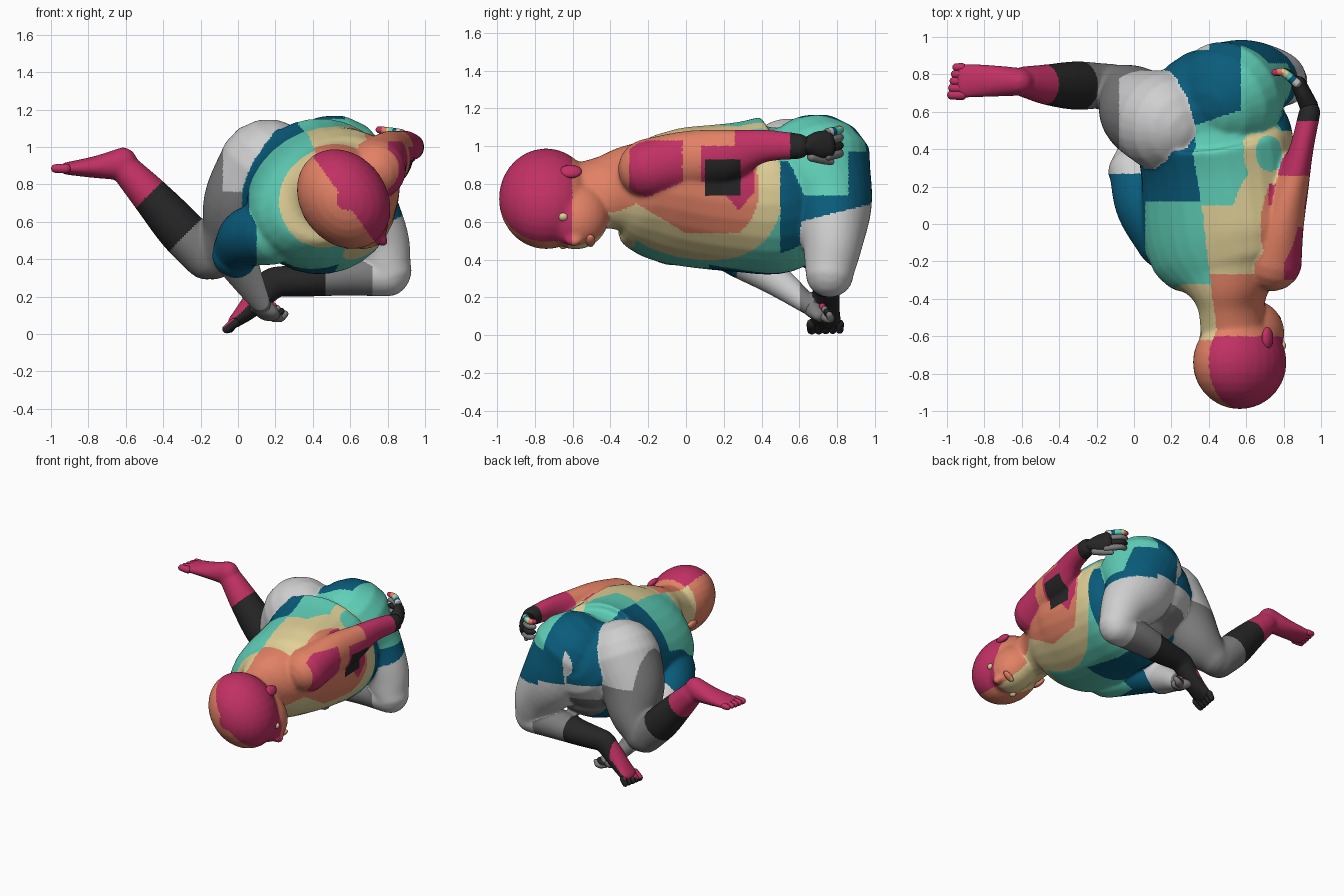
import bpy, bmesh, math
from mathutils import Vector, Matrix
from mathutils.bvhtree import BVHTree

if "Cube" in bpy.data.objects:
    bpy.data.objects.remove(bpy.data.objects["Cube"])

# Flat colours
COLOURS = [("crimson", .53, .03, .125), ("coral", .76, .22, .13), ("tan", .75, .63, .31),
           ("turquoise", .115, .63, .48), ("deep_blue", .003, .107, .2),
           ("light_grey", .62, .62, .62), ("mid_grey", .2, .2, .2), ("charcoal", .019, .019, .019)]
MATS = []
for n, r, g, b in COLOURS:
    m = bpy.data.materials.new(n)
    m.diffuse_color = (r, g, b, 1)
    m.use_nodes = True
    m.node_tree.nodes["Principled BSDF"].inputs["Base Color"].default_value = m.diffuse_color
    MATS.append(m)
CR, CO, TA, TU, BL, LG, MG, CH = range(8)

# Head directions: sideways and towards the face
LAT = Vector((.81, 0, .585))
FACE = Vector((.585, 0, -.81))
HEAD = Vector((.565, -.74, .722))


# --- colour rules, one per body part (p is a face centre) ---
def head_rule(p):
    q = p - HEAD
    if q.dot(LAT) > 0:
        return CR if p.y < -.6 else CO
    if p.y < -.9 and math.hypot(q.x - .02, q.z) < .06:
        return CR
    return CO if p.y < -.62 else TA


def torso_rule(p):
    s = (p.x - .5 + .1 * max(0, p.y)) * .9 + (p.z - .75) * (.35 if p.z > .75 else .12)
    if p.y > .68 and p.z < .75:                      # crotch
        return MG if p.z < .62 else LG
    if s < 0:
        if (p - Vector((.5, -.42, .72))).length < .29:
            return TA
        return TU if p.y < .12 and p.x > .06 else BL
    if p.y < -.27:
        return CO if p.z - .55 * (p.x - .5) > .55 else TA
    ring = (p - Vector((.74, .38, 1.05))).length
    if ring < .17:
        return TU if ring < .1 else TA
    if p.x > .72:                                    # side under the arm
        if .1 < p.y < .29 and .74 < p.z < .93:
            return CH
        if .1 < p.y < .36 and p.z > .66 + 1.2 * abs(p.y - .28):
            return CR
        if p.z < .92 and .5 < p.y < .63:
            return BL
    if p.x < .57 and p.y > .42 + .33 * p.x and p.z > .6:
        return BL
    d = (p - Vector((.9, .02, .78))).length
    if p.z > .95 and p.y < .1 and p.x < .68:         # upper back
        return TA
    if d < .37:
        return CO if p.z > .54 - .6 * min(0, p.y) else TA
    return TA if d < .5 else TU if d < 1 else BL


def thigh_b_rule(p):
    if p.z < .6 + .25 * (p.y - .6) or p.x < .6 and p.z < .74:
        return LG if p.x > .55 or p.y > .7 else MG
    if p.y > .93 and p.x < .4:
        return LG
    if p.y > .86 and p.z < .97 or p.z < .74 or p.x < .57 and p.y > .42 + .33 * p.x:
        return BL
    return TU


def thigh_a_rule(p):
    return LG if p.x > -.08 and p.z > .76 else MG


def shin_a_rule(p):
    k = p.z - p.x
    return MG if k < .81 else CH if k < 1.22 else CR


def arm_b_rule(p):
    if .1 < p.y < .29 and .74 < p.z < .93:
        return CH
    if p.y < -.02:
        return CR if p.x > .8 and p.y > -.3 and p.z < 1.03 else CO
    if p.y < .26:
        return CR if p.z < 1.0 and p.y > .08 else CO
    return CR if p.y < .55 else CH


def arm_a_rule(p):
    if p.y > .6:
        return MG
    if p.y < .27 and p.x < .3:
        return TU if p.x > .1 and p.y < .1 else BL
    return LG


def shin_b_rule(p):
    return LG if p.x > .72 else MG if p.x > .47 else CH


def foot_b_rule(p):                                  # crimson sole, charcoal instep
    return CR if -.66 * (p.x - .05) + .75 * (p.z - .14) > .005 and p.x < .1 else CH


def plain(i):
    return lambda p: i


# --- geometry helpers: everything to be fused lands in this list ---
parts = []


def new_object(name, bm):
    bmesh.ops.recalc_face_normals(bm, faces=bm.faces)
    me = bpy.data.meshes.new(name)
    bm.to_mesh(me)
    bm.free()
    ob = bpy.data.objects.new(name, me)
    bpy.context.collection.objects.link(ob)
    return ob


def paint(me, rule_of):
    for m in MATS:
        me.materials.append(m)
    for f in me.polygons:
        f.use_smooth = True
        c = f.center.copy()
        f.material_index = rule_of(c)(c)


def finish(ob, rule, fuse):
    if fuse:
        parts.append((ob, rule))
    else:
        paint(ob.data, lambda c: rule)


def loft(name, st, hint, rule, fuse=True, sides=28, k=5):
    """Tube of oval rings (x, y, z, half width along hint, half depth), round ends."""
    st = [Vector(s) for s in st]
    q = [2 * st[0] - st[1]] + st + [2 * st[-1] - st[-2]]
    rings = []
    for i in range(1, len(q) - 2):
        a, b, c, d = q[i - 1:i + 3]
        for t in (j / k for j in range(k)):
            rings.append(.5 * (2 * b + (c - a) * t + (2 * a - 5 * b + 4 * c - d) * t * t
                               + (3 * b - a - 3 * c + d) * t ** 3))
    rings.append(st[-1])

    def cap(end, inner):
        d = (end.xyz - inner.xyz).normalized() * min(end[3], end[4])
        return [Vector((*(end.xyz + d * math.sin(a)), end[3] * math.cos(a), end[4] * math.cos(a)))
                for a in map(math.radians, (22, 45, 66, 84))]
    rings = cap(rings[0], rings[1])[::-1] + rings + cap(rings[-1], rings[-2])
    bm = bmesh.new()
    loops = []
    for i, r in enumerate(rings):
        t = (rings[min(i + 1, len(rings) - 1)].xyz - rings[max(i - 1, 0)].xyz).normalized()
        u = Vector(hint)
        u = (u - t * u.dot(t)).normalized()
        v = t.cross(u)
        loops.append([bm.verts.new(r.xyz + u * r[3] * math.cos(w) + v * r[4] * math.sin(w))
                      for w in (2 * math.pi * n / sides for n in range(sides))])
    for a, b in zip(loops, loops[1:]):
        for n in range(sides):
            m = (n + 1) % sides
            bm.faces.new((a[n], a[m], b[m], b[n]))
    bm.faces.new(loops[0])
    bm.faces.new(loops[-1])
    finish(new_object(name, bm), rule, fuse)


def ball(name, c, r, rule, fuse=True, seg=28):
    """Ellipsoid with radii along the head's sideways, face and length directions."""
    rot = Matrix((LAT, FACE, (0, 1, 0))).transposed().to_4x4()
    bm = bmesh.new()
    bmesh.ops.create_uvsphere(bm, u_segments=seg, v_segments=seg // 2, radius=1,
                              matrix=Matrix.Translation(c) @ rot @ Matrix.Diagonal((*r, 1)))
    finish(new_object(name, bm), rule, fuse)


# Torso, bent forward, neck to pelvis
loft("torso", [(.53, -.58, .73, .17, .18), (.52, -.43, .755, .175, .2), (.51, -.33, .765, .25, .235),
               (.49, -.22, .75, .38, .28), (.46, -.05, .735, .435, .33), (.45, .25, .73, .42, .385),
               (.43, .48, .745, .41, .42), (.41, .62, .8, .33, .32)], (.85, 0, .53), torso_rule)
# Head
ball("skull", HEAD, (.232, .285, .25), head_rule)
ball("jaw", (.63, -.585, .64), (.16, .2, .18), head_rule)
ball("nose", (.765, -.595, .51), (.03, .045, .05), head_rule)
# Upper-side arm and lower-side arm
loft("arm_right", [(.74, -.2, .88, .16, .16), (.79, 0, .93, .12, .15), (.84, .2, .95, .095, .14),
                   (.895, .4, 1.0, .065, .09), (.94, .6, 1.0, .058, .068)], (1, 0, 0), arm_b_rule)
loft("upper_arm_left", [(.18, -.08, .54, .17, .17), (.06, .1, .52, .16, .16), (-.01, .28, .45, .125, .13)],
     (1, 0, 0), arm_a_rule)
loft("forearm_left", [(-.02, .28, .42, .12, .115), (.05, .48, .29, .085, .085), (.13, .66, .15, .05, .05)],
     (1, 0, 0), arm_a_rule)
# Legs
loft("thigh_right", [(.51, .685, .87, .3, .31), (.61, .76, .69, .25, .23), (.74, .775, .5, .18, .165),
                     (.8, .76, .34, .13, .13)], (1, 0, 0), thigh_b_rule)
loft("shin_right", [(.8, .76, .32, .125, .12), (.6, .76, .315, .12, .11), (.38, .75, .29, .1, .09),
                    (.19, .745, .28, .07, .08)], (0, 1, 0), shin_b_rule)
loft("foot_right", [(.18, .745, .27, .07, .085), (.06, .74, .14, .075, .06), (-.02, .74, .065, .085, .035)],
     (0, 1, 0), foot_b_rule)
loft("thigh_left", [(.16, .55, .88, .27, .27), (.05, .6, .7, .24, .235), (-.03, .68, .53, .18, .18),
                    (-.13, .74, .41, .12, .12)], (1, 0, 0), thigh_a_rule)
loft("shin_left", [(-.17, .74, .41, .12, .12), (-.31, .74, .56, .13, .125), (-.46, .745, .73, .11, .105),
                   (-.58, .76, .86, .085, .085)], (0, 1, 0), shin_a_rule)
loft("foot_left", [(-.61, .76, .91, .075, .09), (-.76, .765, .893, .085, .06),
                   (-.92, .765, .885, .095, .033)], (0, 1, 0), plain(CR))

# Fuse the parts into one smooth skin, then colour it by the nearest part's rule
verts, faces, owner = [], [], []
for ob, rule in parts:
    n = len(verts)
    verts += [v.co.copy() for v in ob.data.vertices]
    for f in ob.data.polygons:
        faces.append([n + i for i in f.vertices])
        owner.append(rule)
tree = BVHTree.FromPolygons(verts, faces)
me = bpy.data.meshes.new("raw_body")
me.from_pydata(verts, [], faces)
for ob, rule in parts:
    bpy.data.objects.remove(ob)
body = bpy.data.objects.new("body", me)
bpy.context.collection.objects.link(body)
rm = body.modifiers.new("fuse", 'REMESH')
rm.mode, rm.voxel_size = 'VOXEL', .0105
sm = body.modifiers.new("soften", 'SMOOTH')
sm.factor, sm.iterations = .5, 14
bpy.context.view_layer.update()
skin = bpy.data.meshes.new_from_object(body.evaluated_get(bpy.context.evaluated_depsgraph_get()))
body.modifiers.clear()
body.data = skin
skin.materials.clear()
paint(skin, lambda c: owner[tree.find_nearest(c)[2]])

# Ears, eyes and lips
for side, name in ((1, "right"), (-1, "left")):
    ear = HEAD + LAT * .205 * side - FACE * .03 + Vector((0, .13, 0))
    ball("ear_" + name, ear, (.025, .04, .06), plain(CR if side > 0 else CO), False, 16)
    eye = HEAD + LAT * .125 * side + FACE * .21 + Vector((0, .09, 0))
    ball("eye_" + name, eye, (.026, .022, .026), plain(TA), False, 12)
ball("lips", (.745, -.505, .5), (.05, .02, .025), head_rule, False, 12)

# Toes
for i in range(5):
    y = .69 + .037 * i
    r = .028 - .0015 * abs(i - .5)
    loft(f"toe_left_{i}", [(-.92, y, .885, r, r), (-.975 + .006 * i, y, .885, r * .9, r * .9)],
         (0, 1, 0), plain(CR), False, 10, 2)
    loft(f"toe_right_{i}", [(-.02, y - .025, .06, r, r), (-.06 + .005 * i, y - .025, .028, r * .9, r * .9)],
         (0, 1, 0), foot_b_rule, False, 10, 4)


# Hands: palm, four fingers (the first banded in every colour) and a thumb
def hand(name, wrist, knuckle, tip, across, tone, palm_tone):
    w, k, t, a = Vector(wrist), Vector(knuckle), Vector(tip), Vector(across)
    loft("palm_" + name, [(*w, .045, .05), (*w.lerp(k, .5), .07, .045), (*k, .075, .04)],
         a, plain(palm_tone), False, 18)
    for i in range(4):
        o = a * (i - 1.5) * .042
        m = k.lerp(t, .5) + (k - w) * .25
        rule = plain(tone if i % 2 else CH)
        if i == 0:
            rule = lambda p, e=t + o: min(7, int((p - e).length / .022))
        loft(f"finger_{name}_{i}", [(*(k + o), .024, .024), (*(m + o), .022, .022), (*(t + o), .018, .018)],
             a, rule, False, 12, 4)
    s = w.lerp(k, .3) + a * .06
    e = k + a * .1 + (t - k) * .3
    loft("thumb_" + name, [(*s, .026, .026), (*s.lerp(e, .6), .023, .023), (*e, .017, .017)],
         (k - w).cross(a), plain(tone), False, 12, 3)


hand("right", (.935, .63, 1.0), (.88, .75, 1.01), (.76, .81, 1.03), (.1, 0, -.99), MG, CH)
hand("left", (.13, .66, .15), (.16, .72, .11), (.22, .74, .13), (.5, .3, -.35), MG, MG)
